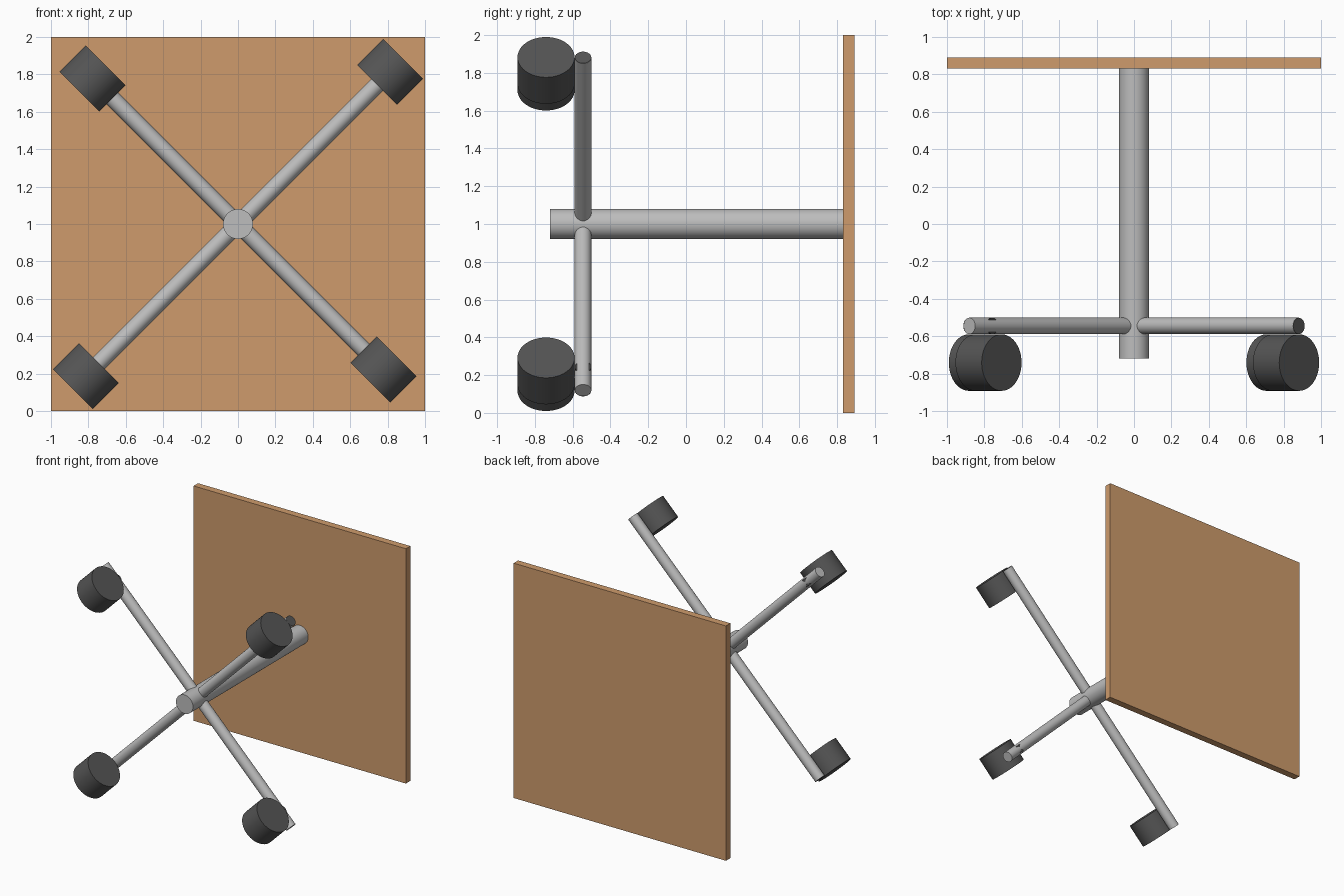
import bpy, math
from mathutils import Vector

if "Cube" in bpy.data.objects:
    bpy.data.objects.remove(bpy.data.objects["Cube"])


def material(name, rgb):
    m = bpy.data.materials.new(name)
    m.diffuse_color = (*rgb, 1)
    m.use_nodes = True
    m.node_tree.nodes["Principled BSDF"].inputs["Base Color"].default_value = m.diffuse_color
    return m


wood = material("warm wood", (0.62, 0.33, 0.15))
metal = material("grey metal", (0.51, 0.51, 0.51))
rubber = material("dark rubber", (0.09, 0.09, 0.09))


def rod(name, start, end, radius, mat, sides=48):
    """Smooth capped cylinder between two points."""
    a, b = Vector(start), Vector(end)
    bpy.ops.mesh.primitive_cylinder_add(vertices=sides, radius=radius,
                                        depth=(b - a).length, location=(a + b) / 2)
    ob = bpy.context.object
    ob.name = name
    ob.rotation_euler = (b - a).to_track_quat('Z', 'Y').to_euler()
    ob.data.materials.append(mat)
    bpy.ops.object.shade_smooth_by_angle(angle=math.radians(35))
    return ob


# Table top, standing on edge at the back
bpy.ops.mesh.primitive_cube_add(size=1, location=(0, 0.861, 1))
top = bpy.context.object
top.name = "table_top"
top.scale = (2, 0.06, 2)
top.data.materials.append(wood)

# Central column
rod("column", (0, -0.72, 1), (0, 0.835, 1), 0.08, metal)

# Four legs, each with a castor; all castor axles share one diagonal
LEG_Y, WHEEL_Y = -0.545, -0.741
axle = Vector((1, 0, 1)).normalized()
for sx, sz, label in ((1, 1, "upper_right"), (-1, 1, "upper_left"),
                      (1, -1, "lower_right"), (-1, -1, "lower_left")):
    out = Vector((sx, 0, sz)).normalized()
    hub = Vector((0, LEG_Y, 1))
    rod("leg_" + label, hub, hub + out * 1.245, 0.044, metal, 32)

    # Wheels set in line with the leg reach a little further out
    in_line = sx == sz
    reach = 1.15 if in_line else 1.10
    centre = Vector((0, WHEEL_Y, 1)) + out * reach
    rod("wheel_" + label, centre - axle * 0.099, centre + axle * 0.099, 0.151, rubber)

    # Castor stem inside the leg, showing as a dark end on the in-line legs
    if in_line:
        rod("stem_" + label, hub + out * 1.18, hub + out * 1.247, 0.0435, rubber, 32)
    else:
        mid = hub + out * reach
        rod("stem_" + label, mid - axle * 0.03, mid + axle * 0.03, 0.043, rubber, 32)
